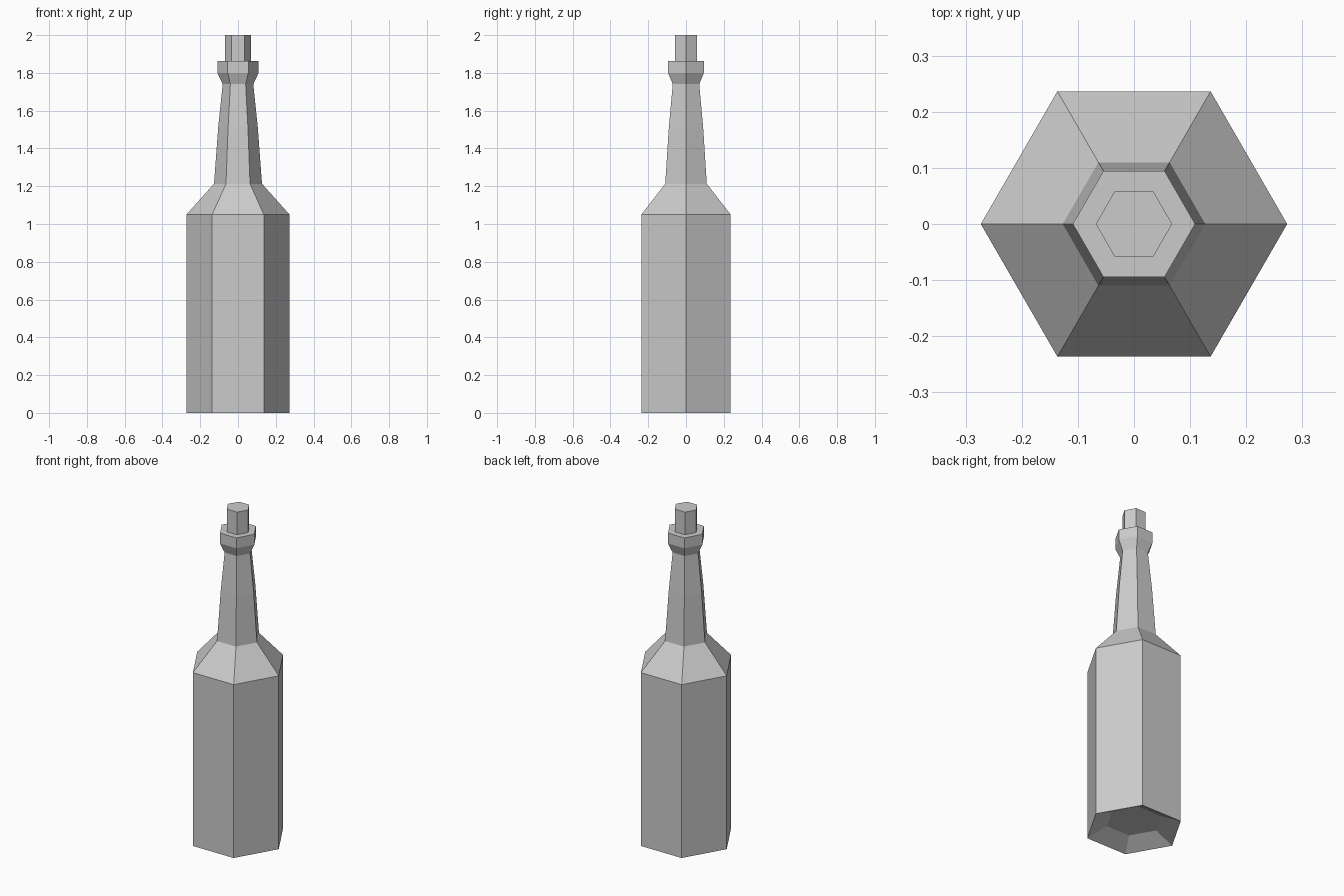
import bpy, bmesh, math

if "Cube" in bpy.data.objects:
    bpy.data.objects.remove(bpy.data.objects["Cube"])

SIDES = 6


def lathe(name, profile):
    """Stack hexagonal rings (radius, z), bridge them and cap both ends."""
    bm = bmesh.new()
    rings = []
    for r, z in profile:
        rings.append([bm.verts.new((r * math.cos(math.tau * i / SIDES),
                                    r * math.sin(math.tau * i / SIDES), z))
                      for i in range(SIDES)])
    for a, b in zip(rings, rings[1:]):
        for i in range(SIDES):
            j = (i + 1) % SIDES
            bm.faces.new((a[i], a[j], b[j], b[i]))
    bm.faces.new(rings[0][::-1])
    bm.faces.new(rings[-1])
    bmesh.ops.recalc_face_normals(bm, faces=bm.faces)
    mesh = bpy.data.meshes.new(name)
    bm.to_mesh(mesh)
    bm.free()
    obj = bpy.data.objects.new(name, mesh)
    bpy.context.collection.objects.link(obj)
    return obj


# Bottle: recessed base, body, shoulder, tapering neck, flared lip
lathe("bottle", [
    (0.158, 0.054), (0.273, 0.0), (0.273, 1.05), (0.127, 1.213),
    (0.105, 1.51), (0.081, 1.74), (0.109, 1.80), (0.109, 1.863),
])

# Stopper standing in the lip
lathe("cork", [(0.068, 1.85), (0.068, 2.0)])
